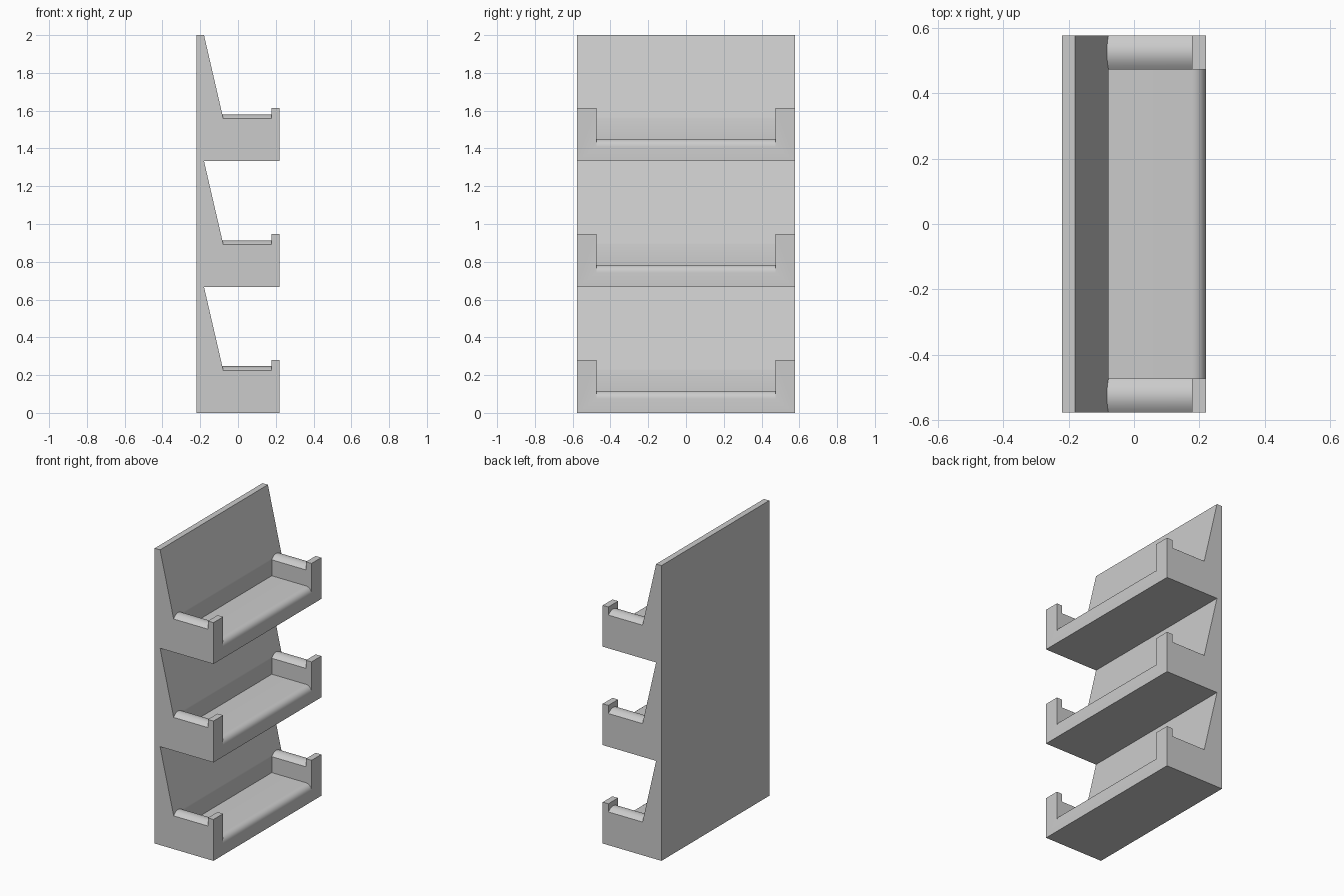
import bpy, bmesh, math

if "Cube" in bpy.data.objects:
    bpy.data.objects.remove(bpy.data.objects["Cube"])

TIER = 2 / 3            # height of one seat tier
W, ARM_IN = 0.577, 0.473  # half width, inner side of the arms
BACK, FRONT = -0.22, 0.22
POST, LIP = 0.178, -0.078  # rear of the front post, foot of the backrest
SEAT, ARM, CROWN, POST_TOP = 0.117, 0.225, 0.022, 0.28
N = 6                   # segments of the rounded seat front


def slope_x(z):
    return LIP + (-0.18 - LIP) * (z - ARM) / (TIER - ARM)


def section(front_edge, shelf):
    return ([(BACK, 0), (FRONT, 0)] + front_edge + shelf
            + [(-0.18, TIER), (BACK, TIER)])


# side-on section through an arm with its front post
def arm_section(t):
    z = ARM + CROWN * (1 - t * t)
    edge = [(FRONT + (POST - FRONT) * i / N, POST_TOP) for i in range(N + 1)]
    return section(edge, [(POST, z), (slope_x(z), z), (slope_x(z), z)])


# side-on section through the seat with its rounded front
def seat_section():
    r = FRONT - POST
    edge = []
    for i in range(N + 1):
        a = math.pi / 2 * i / N
        edge.append((POST + r * math.cos(a), SEAT - r + r * math.sin(a)))
    return section(edge, [(POST, SEAT), (LIP, SEAT), (LIP, ARM)])


# stations across the width: arm, seat, arm
K = 10
mid, half = (W + ARM_IN) / 2, (W - ARM_IN) / 2
ts = [-1 + 2 * i / K for i in range(K + 1)]
stations = [(-mid + half * t, arm_section(t)) for t in ts]
stations += [(-ARM_IN, seat_section()), (ARM_IN, seat_section())]
stations += [(mid + half * t, arm_section(t)) for t in ts]

# skin the stations into one closed tier
bm = bmesh.new()
rings = [[bm.verts.new((x, y, z)) for x, z in pts] for y, pts in stations]
for a, b in zip(rings, rings[1:]):
    for i in range(len(a)):
        j = (i + 1) % len(a)
        bm.faces.new((a[i], a[j], b[j], b[i]))
bm.faces.new(rings[0])
bm.faces.new(rings[-1])
bmesh.ops.remove_doubles(bm, verts=bm.verts, dist=1e-5)
bmesh.ops.dissolve_degenerate(bm, edges=bm.edges, dist=1e-5)
bmesh.ops.dissolve_limit(bm, angle_limit=0.01, verts=bm.verts, edges=bm.edges)
bmesh.ops.recalc_face_normals(bm, faces=bm.faces)
mesh = bpy.data.meshes.new("seat_tier")
bm.to_mesh(mesh)
bm.free()

# three stacked tiers
for k, name in enumerate(("lower_seat", "middle_seat", "upper_seat")):
    ob = bpy.data.objects.new(name, mesh)
    ob.location.z = k * TIER
    bpy.context.collection.objects.link(ob)
    ob.select_set(True)
    bpy.context.view_layer.objects.active = ob
bpy.ops.object.shade_smooth_by_angle(angle=math.radians(30))
